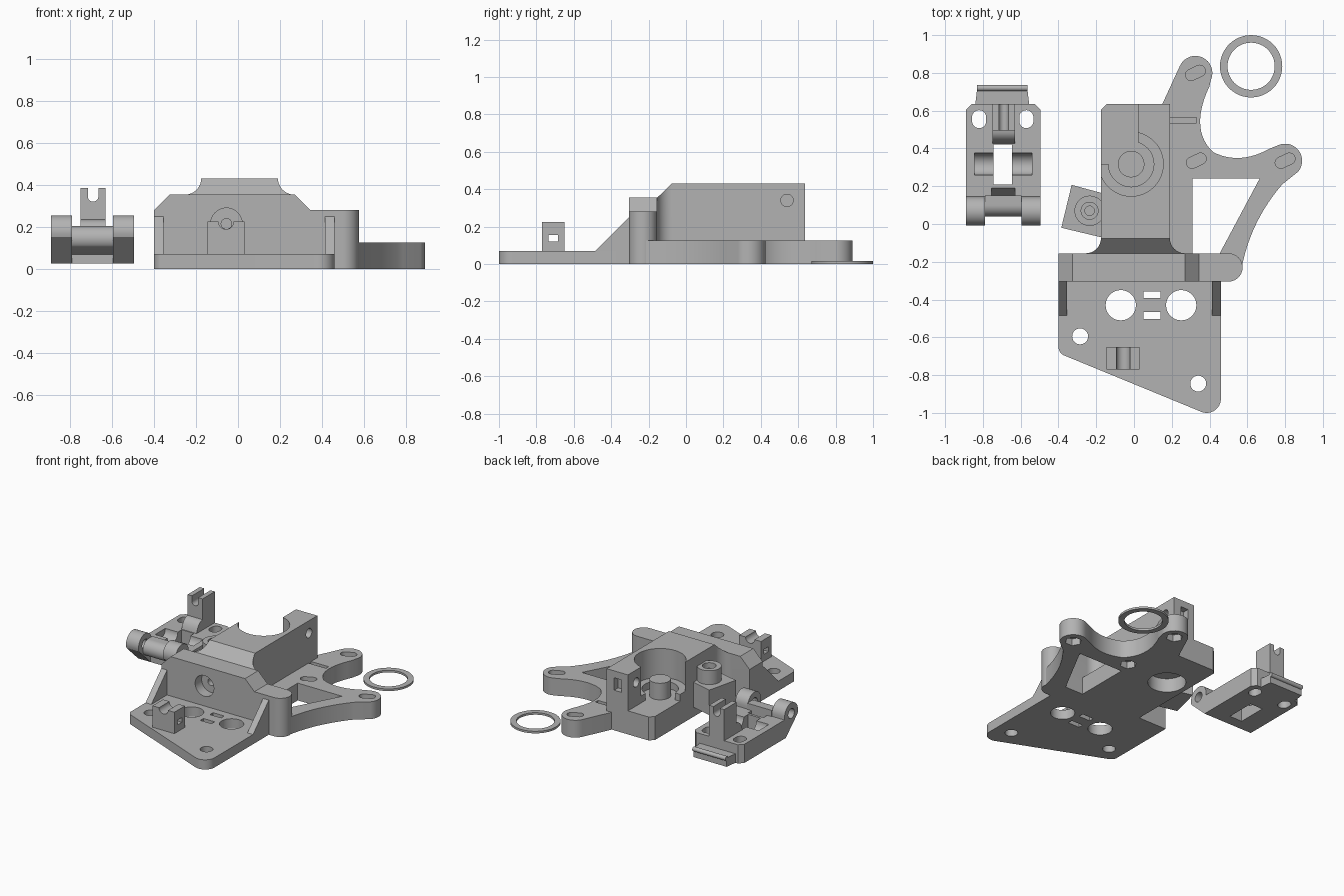
import bpy, bmesh
from math import sin, cos, radians
from mathutils import Vector

default_cube = bpy.data.objects.get("Cube")
if default_cube:
    bpy.data.objects.remove(default_cube)

shade = (.45, .45, .45, 1)
grey = bpy.data.materials.new("plain grey")
grey.use_nodes = True
grey.diffuse_color = shade
grey.node_tree.nodes["Principled BSDF"].inputs["Base Color"].default_value = shade


def arc(centre, radius, start, end, steps=16):
    angles = [radians(start + (end - start) * i / steps) for i in range(steps + 1)]
    return [(centre[0] + radius * cos(a), centre[1] + radius * sin(a)) for a in angles]


def circle(centre, radius, sides=48):
    return arc(centre, radius, 0, 360 - 360 / sides, sides - 1)


def bend(start, pull, end, steps=12):
    """Smooth curve from start to end, drawn towards the pull point."""
    start, pull, end = Vector(start), Vector(pull), Vector(end)
    points = [start.lerp(pull, i / steps).lerp(pull.lerp(end, i / steps), i / steps) for i in range(steps + 1)]
    return [tuple(point) for point in points]


def rect(left, right, bottom, top):
    return [(left, bottom), (right, bottom), (right, top), (left, top)]


def slot(centre, length, width, angle):
    shift = Vector((cos(radians(angle)), sin(radians(angle)))) * (length - width) / 2
    middle = Vector(centre)
    return (arc(middle + shift, width / 2, angle - 90, angle + 90) +
            arc(middle - shift, width / 2, angle + 90, angle + 270))


def prism(name, profile, low, high, axis="z"):
    """Extrude a flat profile along one axis."""
    place = {"z": lambda u, v, w: (u, v, w),
             "y": lambda u, v, w: (u, w, v),
             "x": lambda u, v, w: (w, u, v)}[axis]
    bm = bmesh.new()
    face = bm.faces.new([bm.verts.new(place(u, v, low)) for u, v in profile])
    extruded = bmesh.ops.extrude_face_region(bm, geom=[face])["geom"]
    moved = [item for item in extruded if isinstance(item, bmesh.types.BMVert)]
    bmesh.ops.translate(bm, verts=moved, vec=Vector(place(0, 0, high - low)))
    bmesh.ops.recalc_face_normals(bm, faces=bm.faces[:])
    mesh = bpy.data.meshes.new(name)
    bm.to_mesh(mesh)
    bm.free()
    mesh.materials.append(grey)
    obj = bpy.data.objects.new(name, mesh)
    bpy.context.collection.objects.link(obj)
    return obj


def hole(profile, axis="z", low=-1, high=1):
    return prism("cutter", profile, low, high, axis)


def combine(obj, helpers, operation="DIFFERENCE"):
    """Apply booleans, then drop the helper shapes."""
    bpy.context.view_layer.objects.active = obj
    for helper in helpers:
        modifier = obj.modifiers.new("shape", "BOOLEAN")
        modifier.operation = operation
        modifier.object = helper
        modifier.solver = "EXACT"
        bpy.ops.object.modifier_apply(modifier=modifier.name)
        bpy.data.objects.remove(helper)


# Shared edges of the main assembly
wall_front, wall_back = -.305, -.155
wall_right, wall_left = -.4, .46
plate_top, base_top, shoulder, roof = .07, .125, .355, .43
side_right, side_left, back = -.175, .19, .635
bore = (-.015, .317)
corner = .03
back_corner = [(side_right + corner, back), (side_right, back - corner)]

# Front mounting plate with its holes
plate_outline = ([(wall_right, wall_front)]
                 + arc((wall_right + .05, -.65), .05, 180, 247)
                 + arc((wall_left - .075, -.925), .075, 247, 360)
                 + [(wall_left, wall_front)])
plate = prism("front_plate", plate_outline, 0, plate_top)
combine(plate, [hole(circle((x, -.43), .08)) for x in (-.07, .25)])
combine(plate, [hole(circle(screw, .042)) for screw in ((-.285, -.595), (.34, -.845))])
combine(plate, [hole(rect(.05, .14, y - .018, y + .018)) for y in (-.375, -.485)])

# Cable clip on the plate
clip = prism("plate_clip", rect(-.145, .03, plate_top, .225), -.77, -.65, "y")
combine(clip, [hole(circle((-.057, .225), .036), "y"),
               hole(rect(-.735, -.685, .12, .155), "x")])

# Gussets bracing the wall
gusset = [(wall_front - .18, plate_top), (wall_front, plate_top), (wall_front, .25)]
for side, x in (("right", wall_right), ("left", wall_left - .046)):
    prism(side + "_gusset", gusset, x, x + .046, "x")

# Upright front wall with rounded end and counterbored opening
wall_end = (.5, -.23)
opening = (-.055, .215)
bevel = .075
step = shoulder - bevel
wall_profile = [(wall_right, 0), (wall_end[0], 0), (wall_end[0], step), (.345, step), (.345 - bevel, shoulder),
                (wall_right + bevel, shoulder), (wall_right, step)]
wall = prism("front_wall", wall_profile, wall_front, wall_back, "y")
combine(wall, [prism("wall_end", circle(wall_end, bevel), 0, step)], "UNION")
combine(wall, [hole(circle(opening, .075), "y", high=wall_end[1]), hole(circle(opening, .025), "y")])

# Base with the curved mounting arms
rear_lobe, side_lobe, inner_mount = (.325, .8), (.8, .335), (.33, .335)
lobe = .09
inner_edge = .31
base_outline = ([(side_right, wall_back), (wall_end[0], wall_back)]
                + bend((.57, -.23), (.62, .02), (.785, .21))
                + arc(side_lobe, lobe, -40, 115)
                + bend((.72, .4), (.56, .31), (.42, .38))
                + bend((.4, .4), (.3, .52), (.4, .73))
                + arc(rear_lobe, lobe, -25, 155)
                + [(.15, back)] + back_corner)
base = prism("arm_base", base_outline, 0, base_top)
window_back = .24
window = [(inner_edge, -.2), (.43, -.2), (.665, window_back), (inner_edge, window_back)]
combine(base, [hole(window),
               hole(rect(side_left, .33, .535, .565), low=plate_top),
               hole(circle(bore, lobe + .035), high=.1)])
for mount in (rear_lobe, side_lobe, inner_mount):
    combine(base, [hole(slot(mount, .11, .06, 25), low=.06),
                   hole(circle(mount, .055, sides=6), high=.05)])

# Main housing, flared where it meets the wall
flare = .08
flare_y = wall_back + flare
housing_outline = (arc((side_left + flare, flare_y), flare, 270, 180)
                   + [(side_left, back)] + back_corner
                   + arc((side_right - flare, flare_y), flare, 0, -90))
housing = prism("main_housing", housing_outline, base_top, roof)
slope = [(wall_back - flare, shoulder - flare), (flare_y + flare, roof + flare), (wall_back - flare, roof + flare)]
combine(housing, [hole(slope, "x"),
                  hole(circle(bore, .17), low=.22),
                  hole(circle(bore, .12), low=.17),
                  hole(rect(-.3, .02, bore[1], 1), low=.17),
                  hole(circle((.54, .34), .033), "x"),
                  hole(rect(.07, .13, .29, .38), "y", low=back - .045)])
prism("centre_post", circle(bore, .07), .16, .29)

# Angled hinge lug beside the housing
pivot = (-.235, .07)
lug_outline = [(-.385, -.02), (side_right, -.07), (side_right, .165), (-.33, .207)]
lug = prism("hinge_lug", lug_outline, plate_top, .25)
combine(lug, [prism("lug_boss", circle(pivot, .08), plate_top, .35)], "UNION")
combine(lug, [hole(circle(pivot, .045), low=.31), hole(circle(pivot, .025), low=.12)])

# Loose flat washer
washer_centre = (.62, .835)
washer = prism("washer", circle(washer_centre, .165), 0, .015)
combine(washer, [hole(circle(washer_centre, .125))])

# Separate lever: bed with window, axle groove and oval holes
lever_right, lever_left, lever_middle = -.89, -.495, -.69
lever_bottom, lever_top = .025, .16
bed_outline = [(lever_right, .13), (lever_left, .13), (lever_left, back - corner), (lever_left - corner, back),
               (lever_right + corner, back), (lever_right, back - corner)]
bed = prism("lever_bed", bed_outline, lever_bottom, lever_top)
ramp = [(.1, .2), (.1, .09), (.15, .09), (.215, .2)]
combine(bed, [hole(rect(lever_middle - .055, lever_middle + .045, .21, .42)),
              hole(circle((.318, lever_top), .058), "x", lever_middle - .155, lever_middle + .15),
              hole(ramp, "x", lever_middle - .065, lever_middle + .06)])
combine(bed, [hole(slot((x, .555), .095, .075, 90)) for x in (-.82, -.57)])

# Lever knuckles and the barrel between them
hinge = (.068, .178)
knuckle = [(.13, lever_bottom), (.145, lever_bottom)] + arc(hinge, .077, 0, 200)
for side, x in (("right", lever_right), ("left", lever_left - .1)):
    cheek = prism(side + "_knuckle", knuckle, x, x + .1, "x")
    combine(cheek, [hole(circle(hinge, .035), "x")])
barrel = [(.15, .06), (.15, .205)] + arc((.1, .145), .06, 90, 220)
prism("knuckle_barrel", barrel, lever_right + .1, lever_left - .1, "x")

# Slotted post rising from the lever
post_top = .385
post_profile = (bend((.42, .12), (.43, .23), (.495, .235))
                + [(.495, post_top), (back, post_top), (back, .12)])
post = prism("slotted_post", post_profile, lever_middle - .06, lever_middle + .06, "x")
combine(post, [hole(slot((lever_middle, post_top), .13, .05, 90), "y")])

# Thumb lip at the back of the lever
lip_right, lip_left, lip_end = -.84, -.555, .72
lip_outline = [(lip_right, back), (lip_left, back), (lip_left - .01, lip_end), (lip_right + .01, lip_end)]
prism("lever_lip", lip_outline, lever_bottom, .09)
prism("lip_ridge", circle((lip_end, .085), .016), lip_right + .01, lip_left - .01, "x")

# Smooth the round surfaces, keep the edges crisp
for obj in bpy.context.scene.objects:
    if obj.type == "MESH":
        bpy.ops.object.select_all(action="DESELECT")
        obj.select_set(True)
        bpy.context.view_layer.objects.active = obj
        bpy.ops.object.shade_smooth_by_angle(angle=radians(30))
